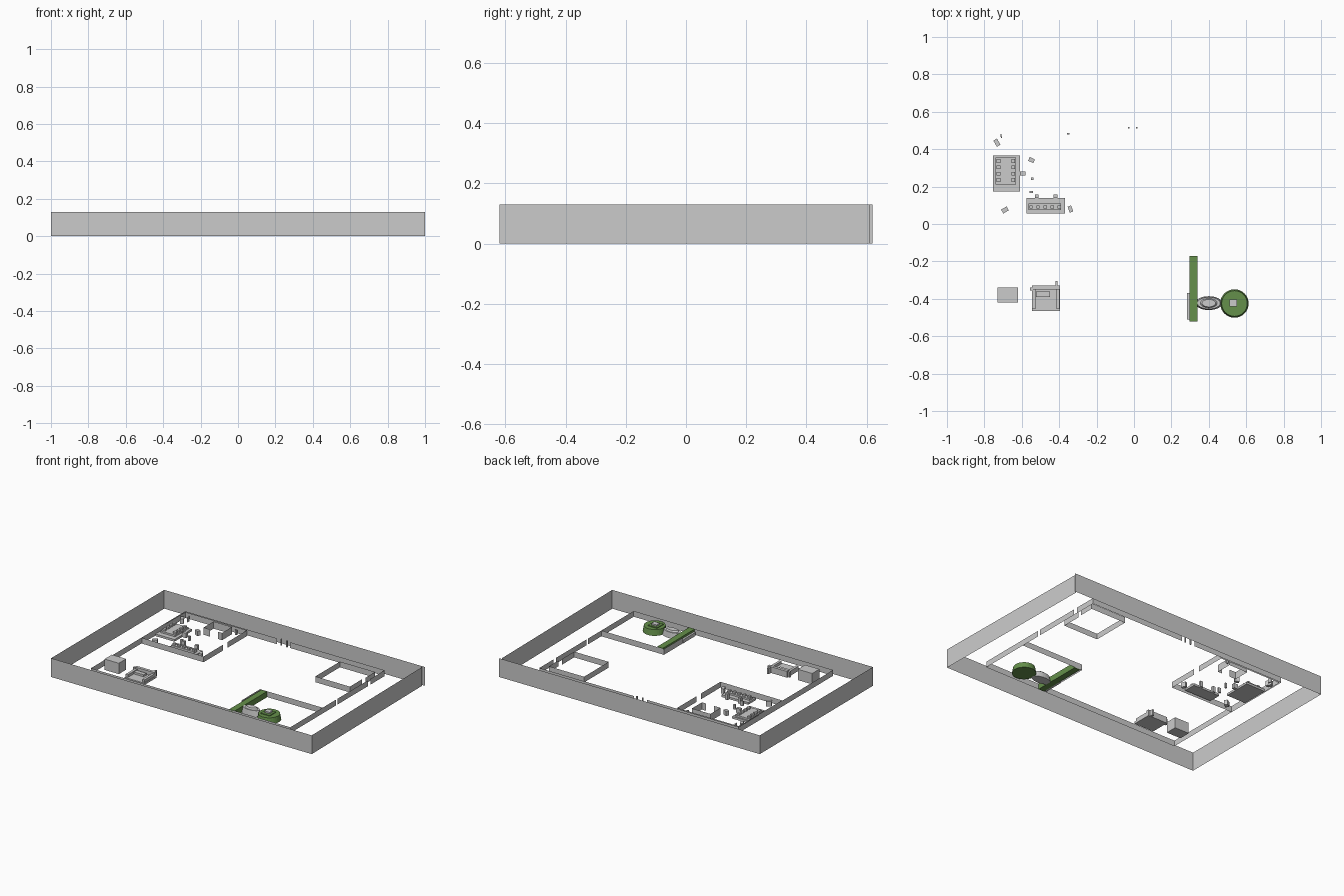
import bpy, bmesh, math

F = 0.045      # interior floor level
T = 0.085      # top of the low interior walls

green = bpy.data.materials.new("leaf_green")
green.diffuse_color = (0.13, 0.28, 0.07, 1)


def finish(name, bm, mat=None):
    me = bpy.data.meshes.new(name)
    bm.to_mesh(me)
    bm.free()
    ob = bpy.data.objects.new(name, me)
    bpy.context.collection.objects.link(ob)
    if mat:
        me.materials.append(mat)
    return ob


def walls(name, paths, z0=F, z1=T):
    """Upright sheets along plan polylines."""
    bm = bmesh.new()
    for path in paths:
        for (ax, ay), (bx, by) in zip(path, path[1:]):
            bm.faces.new([bm.verts.new(p) for p in
                          ((ax, ay, z0), (bx, by, z0), (bx, by, z1), (ax, ay, z1))])
    return finish(name, bm)


def box(name, x0, x1, y0, y1, z0, z1, mat=None, rot=0):
    bm = bmesh.new()
    bmesh.ops.create_cube(bm, size=1)
    for v in bm.verts:
        v.co.x *= x1 - x0
        v.co.y *= y1 - y0
        v.co.z *= z1 - z0
    ob = finish(name, bm, mat)
    ob.location = ((x0 + x1) / 2, (y0 + y1) / 2, (z0 + z1) / 2)
    ob.rotation_euler.z = math.radians(rot)
    return ob


def disc(name, x, y, rx, ry, z0, z1, mat=None, n=32, taper=1):
    bm = bmesh.new()
    bmesh.ops.create_cone(bm, cap_ends=True, segments=n, radius1=1, radius2=taper, depth=z1 - z0)
    for v in bm.verts:
        v.co.x *= rx
        v.co.y *= ry
    ob = finish(name, bm, mat)
    ob.location = (x, y, (z0 + z1) / 2)
    return ob


# tall outer fence
walls("outer_fence", [[(0.985, 0.61), (1, -0.62), (-1, -0.62), (-1, 0.62), (1, 0.62)]], 0, 0.13)

# low perimeter wall with a gate at the back
walls("perimeter_wall", [
    [(-0.06, 0.515), (-0.765, 0.515), (-0.765, -0.52), (0.765, -0.52), (0.765, -0.02)],
    [(0.765, 0.0), (0.765, 0.33)],
    [(0.765, 0.36), (0.765, 0.515), (0.04, 0.515)]])
for x in (-0.028, 0.015):
    box("gate_post", x - .004, x + .004, 0.511, 0.519, F, T + .005)

# furnished room, back left
walls("bedroom_wall", [[(-0.285, 0.24), (-0.285, 0.03), (-0.762, 0.035),
                        (-0.757, 0.505), (-0.285, 0.505), (-0.285, 0.29)]])
# garden walls, front right, and open enclosure, back right
walls("garden_wall", [[(0.765, -0.165), (0.285, -0.165), (0.285, -0.37)]])
walls("enclosure", [[(0.46, 0.19), (0.725, 0.19), (0.725, 0.325)],
                    [(0.73, 0.355), (0.73, 0.46), (0.46, 0.46), (0.46, 0.19)]])
# closet in the furnished room
walls("closet", [[(-0.47, 0.365), (-0.52, 0.365), (-0.52, 0.475), (-0.378, 0.475),
                  (-0.378, 0.365), (-0.41, 0.365)]], F, 0.095)

# bed with raised mattress and a row of pillows
box("bed_base", -0.755, -0.61, 0.175, 0.365, F, 0.06)
box("bed_mattress", -0.74, -0.63, 0.21, 0.355, 0.06, 0.072)
for i in range(4):
    y = 0.225 + i * 0.034
    box("bed_cushion", -0.735, -0.715, y, y + .02, 0.072, 0.084)
    box("bed_cushion", -0.655, -0.635, y, y + .02, 0.072, 0.084)

# long counter with stools
box("counter_base", -0.575, -0.37, 0.055, 0.14, F, 0.06)
box("counter_top", -0.565, -0.39, 0.075, 0.11, 0.06, 0.072)
for i in range(5):
    x = -0.56 + i * 0.038
    box("counter_item", x, x + .018, 0.082, 0.1, 0.072, 0.084)
for x in (-0.53, -0.43):
    box("counter_stool", x, x + .02, 0.14, 0.158, F, 0.085)

# loose small furniture: x, y, width, depth, angle
for x, y, w, d, a in ((-0.733, 0.435, .022, .038, 30), (-0.71, 0.47, .006, .022, 10),
                      (-0.548, 0.342, .03, .022, -25), (-0.595, 0.27, .03, .02, 0),
                      (-0.69, 0.075, .034, .024, 30), (-0.34, 0.08, .02, .034, 20),
                      (-0.352, 0.482, .015, .008, 0), (-0.543, 0.242, .014, .012, 0),
                      (-0.55, 0.172, .02, .01, 0)):
    box("small_furniture", x - w / 2, x + w / 2, y - d / 2, y + d / 2, F, 0.078, rot=a)

# storage crate and bench seat, front left
box("crate", -0.73, -0.62, -0.42, -0.34, F, 0.12)
box("seat_base", -0.545, -0.395, -0.465, -0.34, F, 0.06)
box("seat_back", -0.545, -0.395, -0.35, -0.33, F, 0.088)
box("seat_tray", -0.525, -0.45, -0.39, -0.36, 0.06, 0.074)
for x in (-0.545, -0.415):
    box("seat_arm", x, x + .018, -0.455, -0.35, 0.06, 0.078)
box("seat_post", -0.557, -0.54, -0.355, -0.34, F, 0.085)
box("seat_post", -0.42, -0.408, -0.33, -0.305, F, 0.085)

# hedge, oval stone and round planting
box("hedge", 0.297, 0.34, -0.52, -0.17, F, 0.085, green)
box("hedge_bench", 0.283, 0.297, -0.51, -0.37, F, 0.07)
disc("oval_stone", 0.4, -0.423, 0.072, 0.037, F, 0.085, taper=.85)
disc("oval_stone_top", 0.4, -0.423, 0.045, 0.025, 0.085, 0.095, taper=.8)
disc("round_planting", 0.537, -0.425, 0.076, 0.076, F, 0.085, green, taper=.9)
box("planter_block", 0.495, 0.565, -0.46, -0.39, F, 0.09, green)
box("planter_core", 0.51, 0.55, -0.44, -0.405, 0.085, 0.1)
